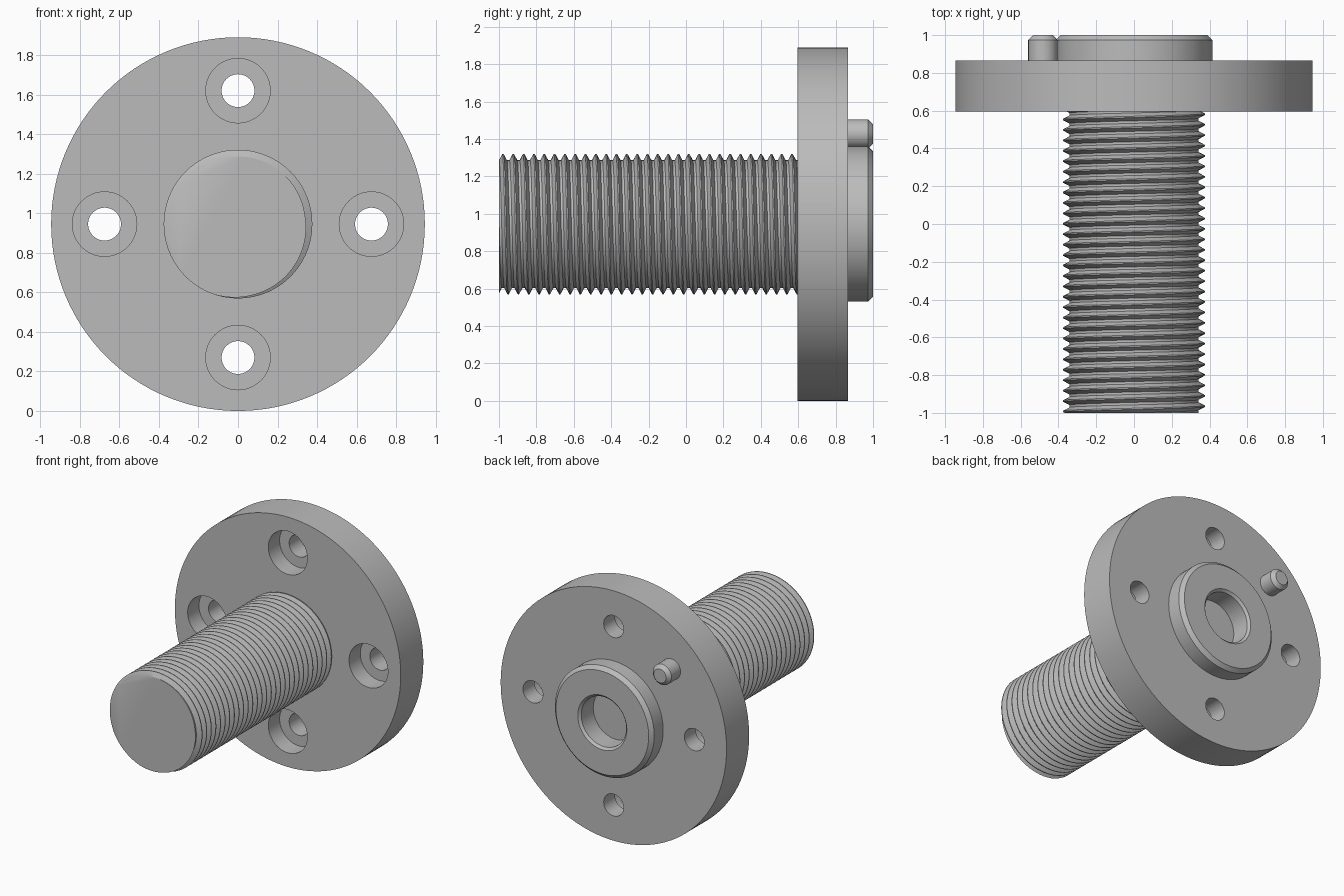
import bpy, bmesh
from math import sin, cos, pi, radians
from mathutils import Matrix, Vector

default = bpy.data.objects.get("Cube")
if default:
    bpy.data.objects.remove(default, do_unlink=True)

AXIS_Z = 0.945          # height of the main axis, which runs along y

steel = bpy.data.materials.new("grey steel")
steel.use_nodes = True
GREY = (0.5, 0.5, 0.5, 1)
steel.diffuse_color = GREY
steel.node_tree.nodes["Principled BSDF"].inputs["Base Color"].default_value = GREY


def finish(bm, name):
    """Turn a bmesh into a named, coloured object."""
    bmesh.ops.recalc_face_normals(bm, faces=bm.faces)
    mesh = bpy.data.meshes.new(name)
    bm.to_mesh(mesh)
    bm.free()
    mesh.materials.append(steel)
    obj = bpy.data.objects.new(name, mesh)
    bpy.context.collection.objects.link(obj)
    return obj


def lathe(name, profile, centres=((0, 0),), steps=128):
    """Revolve (radius, y) points about the y axis, once at each (x, z) offset."""
    bm = bmesh.new()
    for x, z in centres:
        verts = [bm.verts.new((r, y, 0)) for r, y in profile]
        edges = [bm.edges.new(pair) for pair in zip(verts, verts[1:])]
        before = set(bm.verts) - set(verts)
        bmesh.ops.spin(bm, geom=verts + edges, axis=(0, 1, 0), cent=(0, 0, 0),
                       angle=2 * pi, steps=steps, use_merge=False)
        new = [v for v in bm.verts if v not in before]
        bmesh.ops.translate(bm, verts=new, vec=(x, 0, AXIS_Z + z))
    bmesh.ops.remove_doubles(bm, verts=bm.verts, dist=1e-5)
    return finish(bm, name)


def smooth(obj):
    bpy.ops.object.select_all(action='DESELECT')
    obj.select_set(True)
    bpy.context.view_layer.objects.active = obj
    bpy.ops.object.shade_smooth_by_angle(angle=radians(30))


# Flange with a chamfered rear boss and a blind recess
FRONT, BACK = 0.595, 0.865
flange = lathe("flange", [
    (0, FRONT), (0.945, FRONT), (0.945, BACK), (0.415, BACK),
    (0.415, 0.973), (0.388, 1), (0.205, 1), (0.188, 0.983),
    (0.188, 0.84), (0, 0.84)])

# Four counterbored bolt holes
BOLT = 0.675
cutter = lathe("bolt_hole_cutter", [
    (0, 0.5), (0.163, 0.5), (0.163, 0.73), (0.083, 0.73), (0.083, 1.1), (0, 1.1)],
    [(BOLT, 0), (-BOLT, 0), (0, BOLT), (0, -BOLT)], steps=64)
cutter.hide_render = True
cut = flange.modifiers.new("bolt holes", 'BOOLEAN')
cut.operation = 'DIFFERENCE'
cut.solver = 'EXACT'
cut.object = cutter
bpy.context.view_layer.objects.active = flange
bpy.ops.object.modifier_apply(modifier=cut.name)
bpy.data.objects.remove(cutter, do_unlink=True)
smooth(flange)

# Locating pin beside the boss
pin = lathe("locating_pin", [
    (0, 0.8), (0.078, 0.8), (0.078, 0.973), (0.052, 1), (0, 1)],
    [(-0.482, 0.482)], steps=48)
smooth(pin)


def threaded_shaft(y_start, y_end, pitch=0.0552, crest=0.376, root=0.342, n=72):
    """Right-hand helical thread, trimmed flat at both ends."""
    # share of the pitch and radius: crest flat, flank, root flat, flank
    tooth = [(-0.06, crest), (0.06, crest), (0.38, root), (0.62, root)]
    turns = int((y_end - y_start) / pitch) + 4
    rows = [(y_start + pitch * (t - 2 + f), r) for t in range(turns) for f, r in tooth]
    bm = bmesh.new()
    grid = []
    for y, r in rows:
        ring = []
        for k in range(n + 1):
            a = radians(230) - 2 * pi * k / n
            ring.append(bm.verts.new((r * cos(a), y + pitch * k / n, AXIS_Z + r * sin(a))))
        grid.append(ring)
    for low, high in zip(grid, grid[1:]):
        for k in range(n):
            bm.faces.new((low[k], low[k + 1], high[k + 1], high[k]))
    # the end of each turn meets the start of the next
    bmesh.ops.remove_doubles(bm, verts=bm.verts, dist=1e-5)
    for y, side in ((y_start, -1), (y_end, 1)):
        geom = bm.verts[:] + bm.edges[:] + bm.faces[:]
        done = bmesh.ops.bisect_plane(bm, geom=geom, dist=1e-6, plane_co=(0, y, 0),
                                      plane_no=(0, side, 0), clear_outer=True)
        rim = [e for e in done["geom_cut"] if isinstance(e, bmesh.types.BMEdge)]
        bmesh.ops.holes_fill(bm, edges=rim, sides=0)
    return finish(bm, "threaded_shaft")


# Shaft runs slightly into the flange
smooth(threaded_shaft(-1, FRONT + 0.02))
